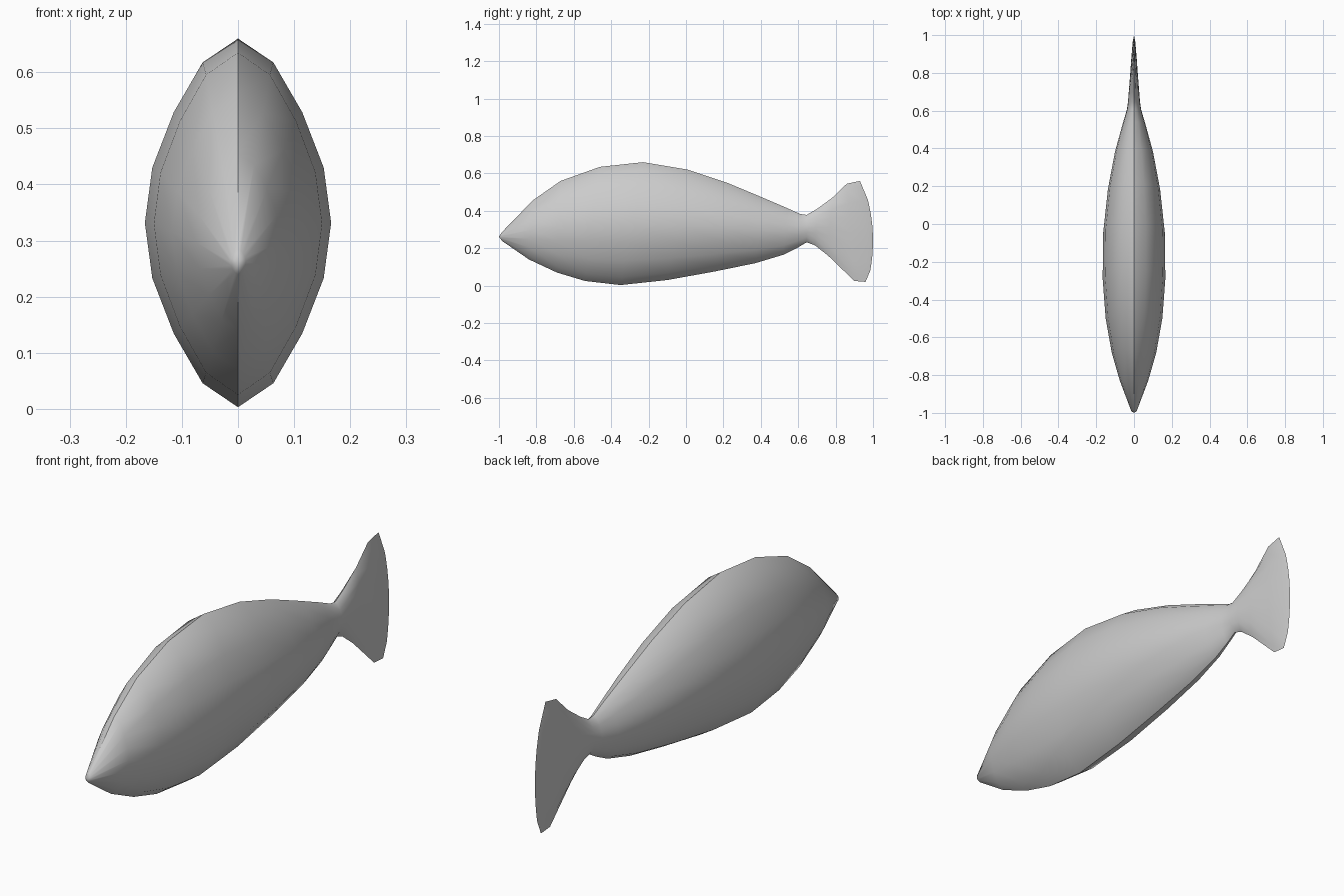
import bpy
import bmesh
import math

cube = bpy.data.objects.get("Cube")
if cube:
    bpy.data.objects.remove(cube, do_unlink=True)

grey = bpy.data.materials.new("plain grey")
grey.use_nodes = True
COLOUR = (0.6, 0.6, 0.6, 1)
grey.diffuse_color = COLOUR
grey.node_tree.nodes["Principled BSDF"].inputs["Base Color"].default_value = COLOUR

# Half cross-section from back to belly: (width, height) factors
HALF = [(0, 1), (.38, .87), (.69, .6), (.92, .3), (1, 0),
        (.92, -.3), (.69, -.6), (.38, -.87), (0, -1)]

# Slanted stations: top y, top z, bottom y, bottom z, half width, backward bow
STATIONS = [
    (-.985, .285, -.985, .24, .014, -.006),
    (-.82, .455, -.84, .14, .075, 0),
    (-.67, .56, -.69, .07, .118, 0),
    (-.46, .635, -.54, .025, .15, 0),
    (-.23, .66, -.35, .003, .166, 0),
    (.01, .62, -.1, .03, .163, 0),
    (.22, .55, .15, .075, .138, 0),
    (.4, .475, .37, .12, .1, 0),
    (.54, .415, .52, .165, .06, 0),
    (.61, .383, .6, .205, .038, 0),
    (.645, .378, .645, .232, .032, 0),
    (.7, .41, .69, .215, .028, 0),
    (.78, .468, .76, .16, .022, 0),
    (.86, .545, .9, .025, .014, 0),
    (.93, .56, .96, .02, .007, .02),
    (.972, .46, .985, .08, 0, .021),
]


def ring(bm, y1, z1, y0, z0, width, bow):
    """One closed cross-section leaning between its top and bottom points."""
    outline = HALF + [(-w, h) for w, h in HALF[-2:0:-1]]
    verts = []
    for w, h in outline:
        t = (h + 1) / 2
        y = y0 + (y1 - y0) * t + bow * (1 - h * h)
        verts.append(bm.verts.new((w * width, y, z0 + (z1 - z0) * t)))
    return verts


# Body and tail fin as one continuous skin
bm = bmesh.new()
rings = [ring(bm, *s) for s in STATIONS]
count = len(rings[0])
for a, b in zip(rings, rings[1:]):
    for i in range(count):
        j = (i + 1) % count
        bm.faces.new((a[i], a[j], b[j], b[i]))

# Blunt nose tip
nose = bm.verts.new((0, -1, .262))
for i in range(count):
    bm.faces.new((nose, rings[0][(i + 1) % count], rings[0][i]))

# Close the trailing edge of the tail
bmesh.ops.remove_doubles(bm, verts=bm.verts, dist=.0005)
bmesh.ops.recalc_face_normals(bm, faces=bm.faces)

mesh = bpy.data.meshes.new("fish_body")
bm.to_mesh(mesh)
bm.free()
mesh.materials.append(grey)
fish = bpy.data.objects.new("fish_body", mesh)
bpy.context.collection.objects.link(fish)

bpy.context.view_layer.objects.active = fish
fish.select_set(True)
bpy.ops.object.shade_smooth_by_angle(angle=math.radians(45))
